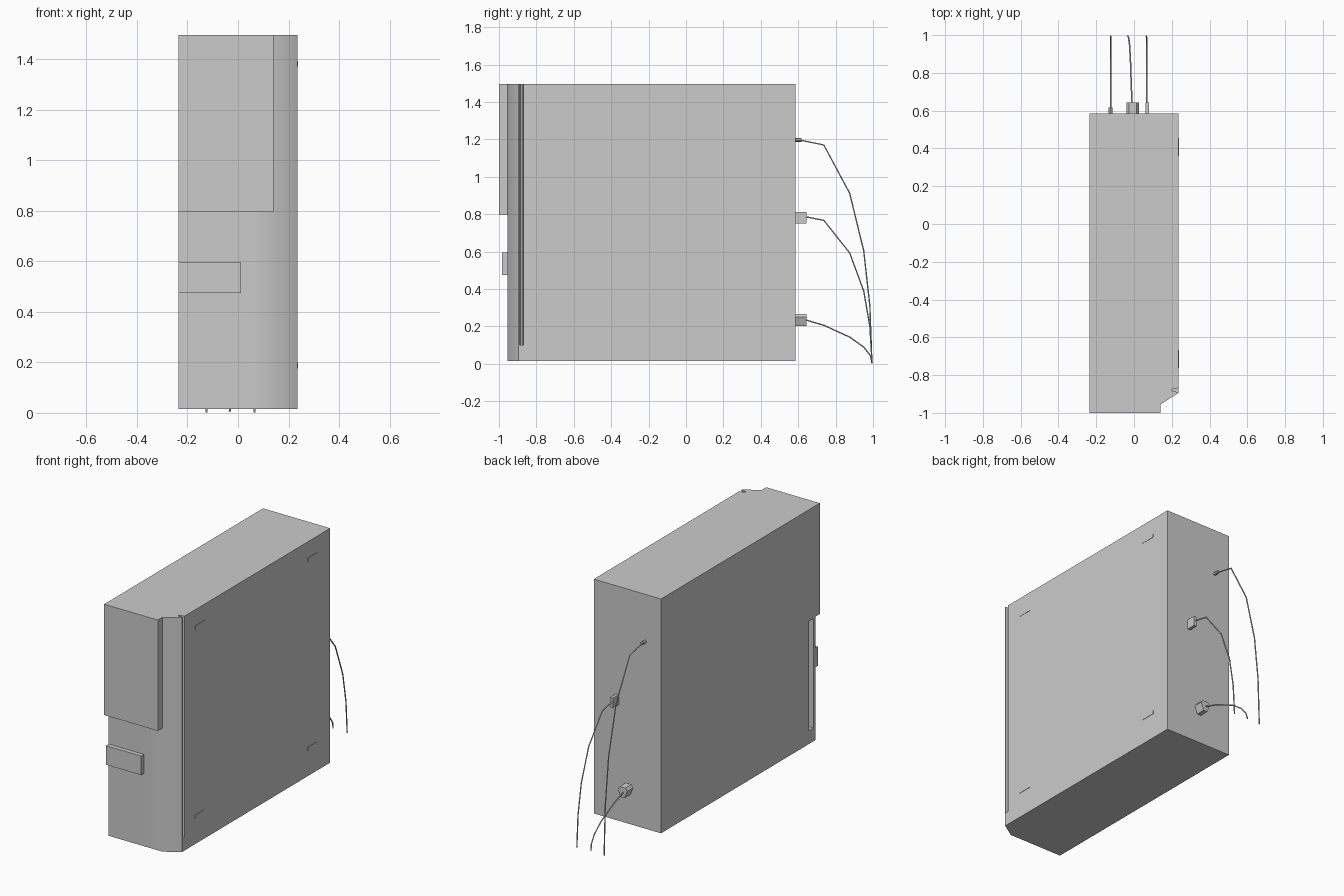
import bpy, bmesh, math
from mathutils import Vector

if "Cube" in bpy.data.objects:
    bpy.data.objects.remove(bpy.data.objects["Cube"])


def prism(name, base, sweep):
    """Closed solid: polygon of 3D points swept along a vector."""
    bm = bmesh.new()
    face = bm.faces.new([bm.verts.new(p) for p in base])
    ext = bmesh.ops.extrude_face_region(bm, geom=[face], use_keep_orig=True)
    verts = [g for g in ext["geom"] if isinstance(g, bmesh.types.BMVert)]
    bmesh.ops.translate(bm, verts=verts, vec=Vector(sweep))
    bmesh.ops.recalc_face_normals(bm, faces=bm.faces)
    mesh = bpy.data.meshes.new(name)
    bm.to_mesh(mesh)
    bm.free()
    ob = bpy.data.objects.new(name, mesh)
    bpy.context.collection.objects.link(ob)
    return ob


def box(name, x0, x1, y0, y1, z0, z1):
    return prism(name, [(x0, y0, z0), (x1, y0, z0), (x1, y1, z0), (x0, y1, z0)], (0, 0, z1 - z0))


def activate(ob):
    bpy.ops.object.select_all(action='DESELECT')
    ob.select_set(True)
    bpy.context.view_layer.objects.active = ob


def cut(ob, cutter):
    mod = ob.modifiers.new("cut", 'BOOLEAN')
    mod.operation = 'DIFFERENCE'
    mod.solver = 'EXACT'
    mod.object = cutter
    activate(ob)
    bpy.ops.object.modifier_apply(modifier=mod.name)
    bpy.data.objects.remove(cutter)


def cable(name, x_start, x_end, path, radius=0.004):
    curve = bpy.data.curves.new(name, 'CURVE')
    curve.dimensions = '3D'
    curve.bevel_depth = radius
    curve.bevel_resolution = 1
    curve.use_fill_caps = True
    line = curve.splines.new('POLY')
    line.points.add(len(path) - 1)
    for i, (y, z) in enumerate(path):
        t = i / (len(path) - 1)
        line.points[i].co = (x_start + (x_end - x_start) * t, y, z, 1)
    ob = bpy.data.objects.new(name, curve)
    bpy.context.collection.objects.link(ob)


X, BACK, FRONT, LOW, TOP = 0.235, 0.585, -0.955, 0.015, 1.495

# Case with one angled front corner
outline = [(-X, FRONT), (0.05, FRONT), (0.14, FRONT), (X, -0.895), (X, BACK), (-X, BACK)]
case = prism("case", [(x, y, LOW) for x, y in outline], (0, 0, TOP - LOW))

# Tapered groove on the right side and slot on the left side
groove = [(0.24, -0.891), (0.20, -0.884), (0.20, -0.876), (0.24, -0.867)]
cut(case, prism("groove_cutter", [(x, y, 0.1) for x, y in groove], (0, 0, 1.5)))
cut(case, box("slot_cutter", -0.3, -0.205, -0.935, -0.89, 0.1, 0.79))
activate(case)
bpy.ops.object.shade_smooth_by_angle(angle=math.radians(40))

# Front drive panel and lower bezel
box("drive_panel", -X, 0.14, -1.0, FRONT, 0.795, TOP)
box("front_bezel", -X, 0.012, -0.983, FRONT, 0.475, 0.595)

# Thin side pads
for y in (-0.715, 0.408):
    for z in (0.187, 1.382):
        box("side_pad", X, X + 0.002, y - 0.048, y + 0.048, z - 0.011, z + 0.011)

# Rear connectors
plug = [(-0.02, 0.267), (0.02, 0.267), (0.033, 0.25), (0.014, 0.202), (-0.014, 0.202), (-0.033, 0.25)]
prism("power_plug", [(x - 0.007, BACK, z) for x, z in plug], (0, 0.058, 0))
box("video_plug", 0.06, 0.08, BACK, 0.643, 0.75, 0.812)
ring = [(0.01 * math.cos(a * math.pi / 4), 0.01 * math.sin(a * math.pi / 4)) for a in range(8)]
prism("audio_plug", [(-0.124 + x, BACK, 1.197 + z) for x, z in ring], (0, 0.033, 0))

# Drooping cables
cable("audio_cable", -0.124, -0.124,
      [(0.61, 1.196), (0.737, 1.17), (0.875, 0.912), (0.95, 0.605), (0.983, 0.31), (0.994, 0.002)])
cable("video_cable", 0.068, 0.066,
      [(0.635, 0.787), (0.737, 0.767), (0.875, 0.593), (0.95, 0.39), (0.983, 0.2), (0.995, 0.002)])
cable("power_cable", -0.01, -0.033,
      [(0.635, 0.236), (0.737, 0.206), (0.875, 0.143), (0.95, 0.09), (0.985, 0.045), (0.995, 0.005)])
